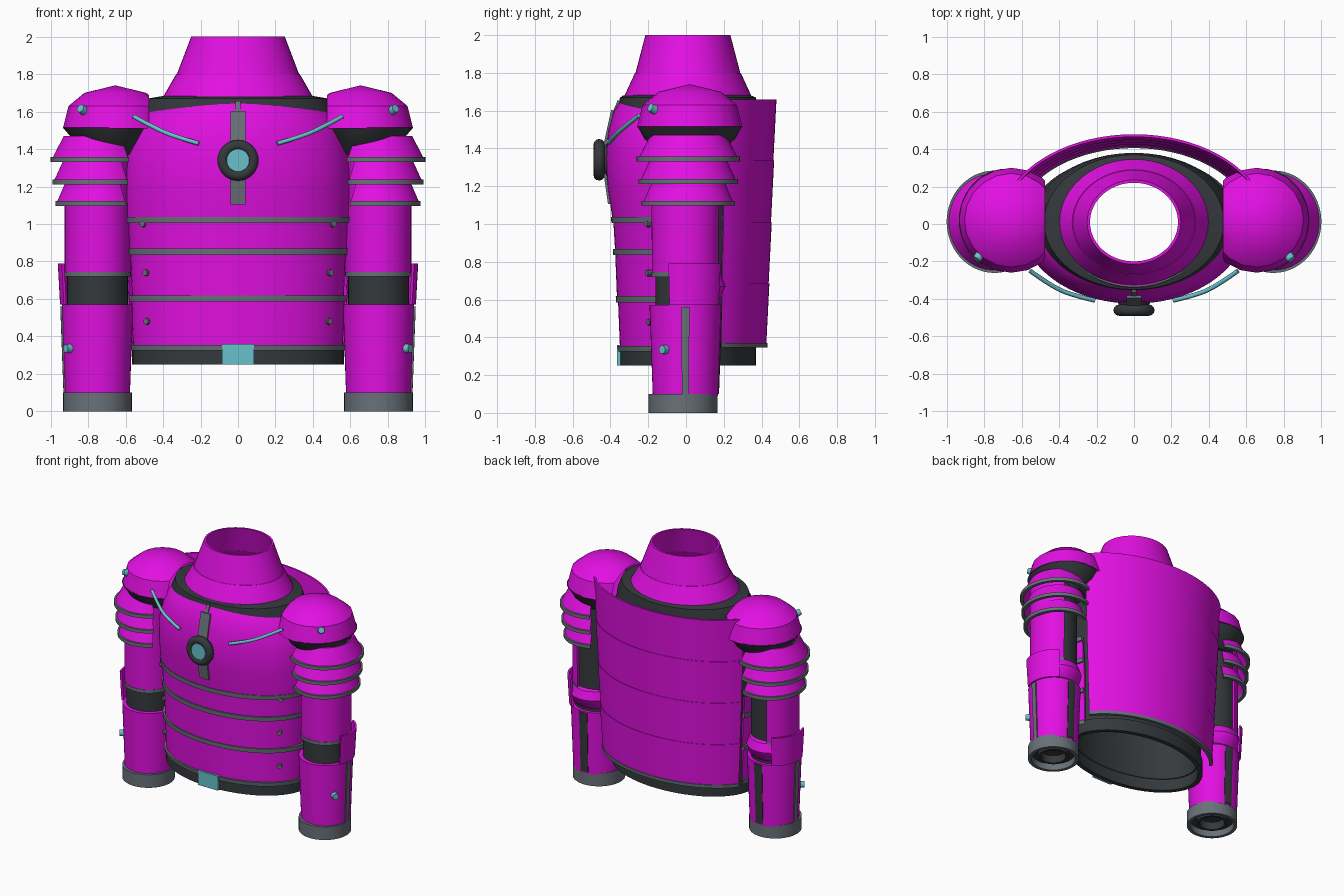
import bpy, bmesh, math
from mathutils import Vector

cube = bpy.data.objects.get("Cube")
if cube:
    bpy.data.objects.remove(cube, do_unlink=True)


def material(name, rgb):
    m = bpy.data.materials.new(name)
    m.use_nodes = True
    m.diffuse_color = (*rgb, 1)
    m.node_tree.nodes["Principled BSDF"].inputs["Base Color"].default_value = (*rgb, 1)
    return m


PINK = material("magenta", (0.76, 0.005, 0.76))
GREY = material("steel grey", (0.14, 0.165, 0.19))
DARK = material("dark rubber", (0.035, 0.041, 0.045))
TEAL = material("teal", (0.14, 0.53, 0.6))


def finish(name, bm, mat):
    bmesh.ops.remove_doubles(bm, verts=bm.verts, dist=0.0002)
    bmesh.ops.recalc_face_normals(bm, faces=bm.faces)
    me = bpy.data.meshes.new(name)
    bm.to_mesh(me)
    bm.free()
    me.shade_smooth()
    me.set_sharp_from_angle(angle=math.radians(35))
    me.materials.append(mat)
    ob = bpy.data.objects.new(name, me)
    bpy.context.collection.objects.link(ob)
    return ob


def sweep(name, mat, rings, cx=0, cy=0, a0=0, a1=360, segs=48, thick=0.0, side=1, cut=None):
    """Sweep a (z, rx, ry) profile round an ellipse; thick closes it into a shell."""
    prof = [(r[0], r[1], r[-1]) for r in rings]
    if thick:
        prof += [(z, rx - thick, ry - thick) for z, rx, ry in reversed(prof)]
    full = a1 - a0 >= 360
    bm = bmesh.new()
    cols = []
    for i in range(segs if full else segs + 1):
        a = math.radians(a0 + (a1 - a0) * i / segs)
        cols.append([bm.verts.new((side * (cx + rx * math.cos(a)), cy + ry * math.sin(a), z))
                     for z, rx, ry in prof])
    n = len(prof)
    for i in range(segs):
        c, d = cols[i], cols[(i + 1) % len(cols)]
        for j in range(n if thick else n - 1):
            k = (j + 1) % n
            bm.faces.new((c[j], c[k], d[k], d[j]))
    if thick and not full:
        bm.faces.new(cols[0])
        bm.faces.new(cols[-1])
    if cut is not None:
        bmesh.ops.bisect_plane(bm, geom=bm.verts[:] + bm.edges[:] + bm.faces[:],
                               plane_co=(side * cut, 0, 0), plane_no=(-side, 0, 0), clear_outer=True)
    return finish(name, bm, mat)


def disc(name, mat, loc, axis, r, depth, segs=16):
    bm = bmesh.new()
    bmesh.ops.create_cone(bm, cap_ends=True, segments=segs, radius1=r, radius2=r * 0.8, depth=depth)
    ob = finish(name, bm, mat)
    ob.rotation_euler = Vector(axis).to_track_quat('Z', 'Y').to_euler()
    ob.location = loc
    return ob


def box(name, mat, loc, size, tilt=0.0):
    bm = bmesh.new()
    bmesh.ops.create_cube(bm, size=1)
    bmesh.ops.scale(bm, vec=size, verts=bm.verts)
    ob = finish(name, bm, mat)
    ob.location = loc
    ob.rotation_euler.x = tilt
    return ob


# Undersuit and belt
sweep("undersuit", DARK, [(0.34, .55, .35), (1.0, .55, .355), (1.45, .54, .37), (1.6, .51, .37),
                          (1.67, .48, .36), (1.69, .36, .31)], cy=0.01, thick=0.03)
sweep("belt", DARK, [(0.25, .565, .36), (0.35, .565, .36)], cy=0.01, thick=0.035)
box("belt_buckle", TEAL, (0, -0.355, 0.305), (0.17, 0.02, 0.11))

# Neck collar, two tiers
sweep("collar_base", PINK, [(1.67, .405, .34), (1.8, .33, .28)], cy=0.01, thick=0.02)
sweep("neck", PINK, [(1.79, .33, .28), (2.0, .25, .225)], cy=0.01, thick=0.015)

# Breastplate
sweep("breastplate", PINK, [(1.03, .6, .39), (1.2, .605, .415), (1.35, .6, .425), (1.5, .56, .41),
                            (1.6, .5, .38), (1.68, .39, .33)], a0=178, a1=362, thick=0.02)
sweep("breastplate_top_trim", GREY, [(1.655, .42, .347), (1.68, .395, .336)], a0=212, a1=328, thick=0.02)

# Belly bands with trims and rivets
for top, bottom, rx, ry, rivet in ((1.02, 0.85, .59, .385, 1.0), (0.85, 0.6, .575, .375, .74),
                                   (0.6, 0.35, .57, .36, .48)):
    sweep("belly_band", PINK, [(bottom, rx - .01, ry - .01), (top, rx, ry)], a0=165, a1=375, thick=0.015)
    sweep("belly_trim", GREY, [(top - .015, rx + .012, ry + .01), (top + .018, rx + .015, ry + .012)],
          a0=165, a1=375, thick=0.025)
    for s in (1, -1):
        x = s * (rx - 0.085)
        y = -ry * math.sqrt(1 - (x / rx) ** 2)
        disc("belly_rivet", GREY, (x, y, rivet), (s * .6, -1, 0), 0.02, 0.03, 10)
sweep("hip_trim", GREY, [(0.325, .57, .36), (0.355, .575, .365)], a0=165, a1=375, thick=0.02)

# Back shell of four overlapping plates
for i in range(4):
    z0 = 0.36 + i * 0.325
    rx, ry = 0.645 + i * 0.016, 0.425 + i * 0.0125
    sweep("back_plate", PINK, [(z0, rx, ry), (z0 + .325, rx + .02, ry + .0165)],
          a0=26, a1=154, thick=0.014)
sweep("back_bottom_trim", GREY, [(0.345, .65, .43), (0.37, .652, .432)], a0=26, a1=154, thick=0.025)

# Chest ornament
box("chest_strip_upper", GREY, (0, -0.412, 1.5), (0.08, 0.014, 0.21), -0.22)
box("chest_strip_lower", GREY, (0, -0.418, 1.19), (0.08, 0.014, 0.17), 0.14)
box("chest_ridge", GREY, (0, -0.37, 1.61), (0.025, 0.02, 0.09), -0.4)
bpy.ops.mesh.primitive_torus_add(major_radius=0.08, minor_radius=0.03, major_segments=32, minor_segments=12,
                                 location=(0, -0.46, 1.34), rotation=(math.pi / 2, 0, 0))
ring = bpy.context.object
ring.name = "chest_ring"
ring.data.materials.append(DARK)
ring.data.shade_smooth()
disc("chest_ring_base", DARK, (0, -0.435, 1.34), (0, -1, 0), 0.09, 0.06, 32)
disc("chest_light", TEAL, (0, -0.46, 1.34), (0, -1, 0), 0.075, 0.045, 32)

for s in (1, -1):
    # Curved chest piping
    cu = bpy.data.curves.new("chest_piping", 'CURVE')
    cu.dimensions = '3D'
    cu.bevel_depth = 0.012
    cu.bevel_resolution = 2
    cu.use_fill_caps = True
    sp = cu.splines.new('NURBS')
    pts = [(.555, -.25, 1.573), (.45, -.325, 1.515), (.34, -.378, 1.467), (.21, -.408, 1.43)]
    sp.points.add(len(pts) - 1)
    for p, (x, y, z) in zip(sp.points, pts):
        p.co = (s * x, y, z, 1)
    sp.order_u = 3
    sp.use_endpoint_u = True
    cu.materials.append(TEAL)
    bpy.context.collection.objects.link(bpy.data.objects.new("chest_piping", cu))

    def arm(name, mat, rings, cx=0.75, cy=0.0, **kw):
        return sweep(name, mat, rings, cx, cy, side=s, **kw)

    # Shoulder
    arm("shoulder_dome", PINK, [(1.51, 0), (1.51, .28), (1.63, .25), (1.7, .165), (1.74, 0)],
        cx=.655, cy=.02, segs=20, cut=.475)
    arm("shoulder_joint", DARK, [(1.37, .15), (1.45, .2, .24), (1.515, .255, .275)], cx=.68, cy=.02, thick=.02)
    disc("shoulder_light", TEAL, (s * .83, -.175, 1.61), (s * .6, -.75, .4), 0.027, 0.04)

    # Flared upper arm bands
    for z0, z1, r0, r1 in ((1.345, 1.47, .25, .185), (1.225, 1.335, .24, .19), (1.11, 1.215, .225, .18)):
        arm("arm_flare", PINK, [(z0, r0, r0 + .015), (z1, r1, r1 + .015)], cx=.745, cy=.012,
            a0=-130, a1=115, thick=.012)
        arm("arm_flare_trim", GREY, [(z0 - .013, r0 + .005, r0 + .023), (z0 + .013, r0 + .005, r0 + .023)],
            cx=.745, cy=.012, a0=-130, a1=115, thick=.025)

    # Upper arm and elbow
    arm("undersleeve", DARK, [(0.55, .162), (1.45, .162)], thick=.02)
    arm("upper_arm_plate", PINK, [(0.74, .175, .18), (1.4, .175, .185)], a0=-180, a1=72, thick=.015)
    arm("upper_arm_trim", GREY, [(0.72, .178, .183), (0.745, .178, .183)], a0=-180, a1=72, thick=.02)
    arm("elbow_cap", PINK, [(0.55, .1), (0.6, .165), (0.67, .18, .2), (0.73, .16, .175), (0.77, .09)],
        cy=.01, a0=35, a1=165, segs=16)
    arm("elbow_guard", PINK, [(0.57, .2), (0.68, .206), (0.79, .212)], a0=-26, a1=60, segs=16, thick=.015)

    # Forearm and cuff
    arm("forearm", PINK, [(0.09, .173), (0.57, .19)], cy=-.003, thick=.03)
    arm("forearm_outer_strip", GREY, [(0.1, .182), (0.56, .199)], cy=-.003, a0=-6, a1=6, segs=4, thick=.015)
    arm("forearm_back_strip", DARK, [(0.1, .178), (0.56, .195)], cy=-.003, a0=82, a1=102, segs=4, thick=.015)
    disc("forearm_light", TEAL, (s * .9, -.112, .335), (s * .8, -.6, 0), 0.027, 0.05)
    arm("cuff", GREY, [(0, .183), (0.1, .183)], cy=-.015, thick=.025)
    arm("cuff_floor", DARK, [(0.05, .17), (0.05, .11), (0.02, .11), (0.02, .09), (0.08, .09), (0.08, 0)],
        cy=-.015)
